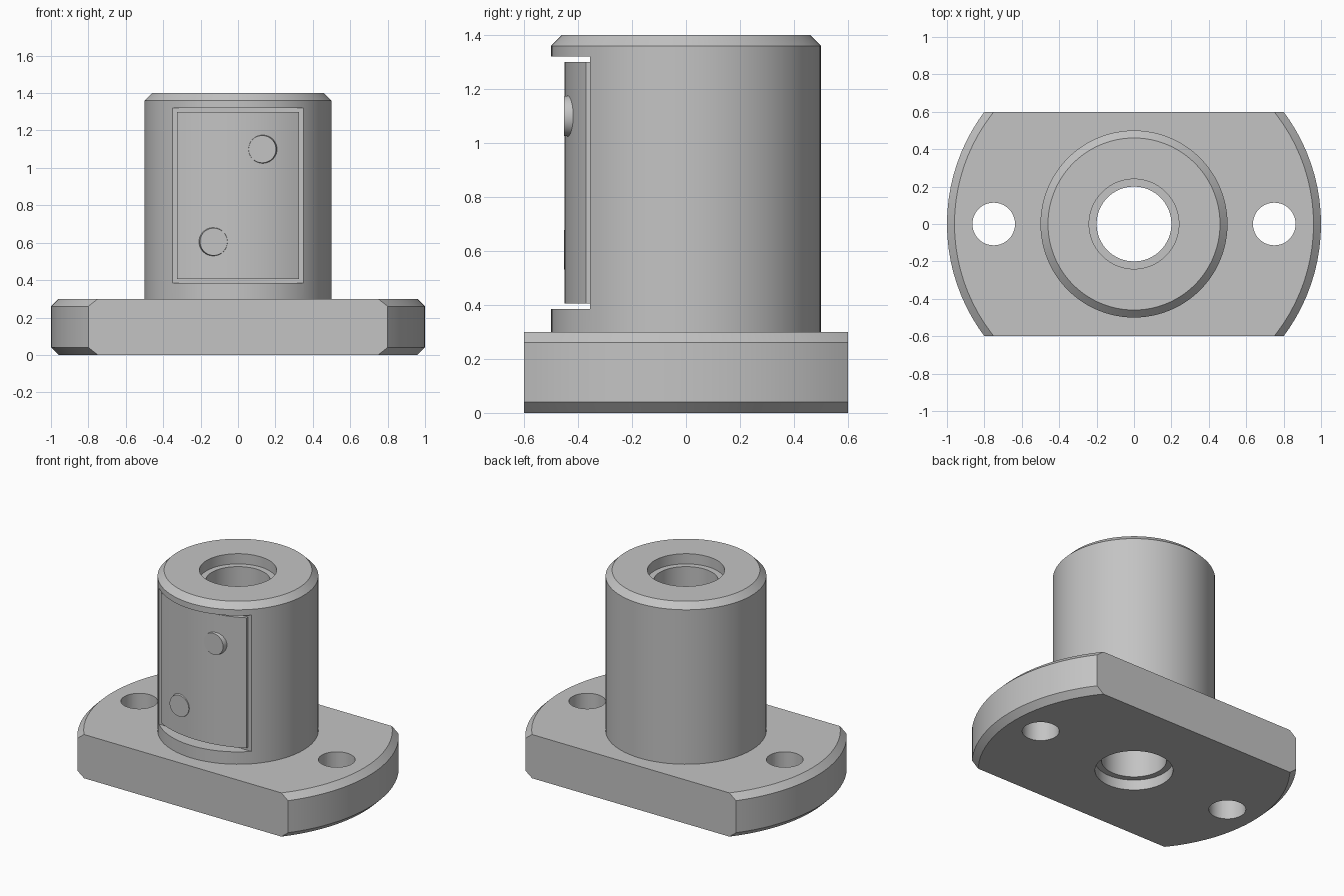
import bpy, bmesh, math
from mathutils import Matrix, Vector

cube = bpy.data.objects.get("Cube")
if cube:
    bpy.data.objects.remove(cube, do_unlink=True)

steel = bpy.data.materials.new("steel_grey")
steel.use_nodes = True
GREY = (0.55, 0.55, 0.55, 1)
steel.diffuse_color = GREY
steel.node_tree.nodes["Principled BSDF"].inputs["Base Color"].default_value = GREY


def finish(name, bm):
    bmesh.ops.recalc_face_normals(bm, faces=bm.faces)
    mesh = bpy.data.meshes.new(name)
    bm.to_mesh(mesh)
    bm.free()
    mesh.materials.append(steel)
    obj = bpy.data.objects.new(name, mesh)
    bpy.context.collection.objects.link(obj)
    return obj


def lathe(name, profile, steps=96):
    """Spin a closed (radius, height) profile round the z axis."""
    bm = bmesh.new()
    rings = []
    for i in range(steps):
        a = math.tau * i / steps
        rings.append([bm.verts.new((r * math.cos(a), r * math.sin(a), z)) for r, z in profile])
    n = len(profile)
    for i in range(steps):
        a, b = rings[i], rings[(i + 1) % steps]
        for j in range(n):
            k = (j + 1) % n
            bm.faces.new((a[j], b[j], b[k], a[k]))
    return finish(name, bm)


def box(name, low, high):
    low, high = Vector(low), Vector(high)
    bm = bmesh.new()
    bmesh.ops.create_cube(bm, size=1, matrix=Matrix.Translation((low + high) / 2)
                          @ Matrix.Diagonal((high - low).to_4d()))
    return finish(name, bm)


def cone(name, centre, r1, r2, depth, turn=None):
    bm = bmesh.new()
    bmesh.ops.create_cone(bm, cap_ends=True, segments=48, radius1=r1, radius2=r2, depth=depth,
                          matrix=Matrix.Translation(centre) @ (turn or Matrix()))
    return finish(name, bm)


def cut(obj, cutter):
    mod = obj.modifiers.new("cut", 'BOOLEAN')
    mod.operation = 'DIFFERENCE'
    mod.solver = 'EXACT'
    mod.object = cutter
    bpy.context.view_layer.objects.active = obj
    bpy.ops.object.modifier_apply(modifier=mod.name)
    bpy.data.objects.remove(cutter, do_unlink=True)


def smooth(obj):
    bpy.ops.object.select_all(action='DESELECT')
    obj.select_set(True)
    bpy.context.view_layer.objects.active = obj
    bpy.ops.object.shade_smooth_by_angle(angle=math.radians(30))


# Flange and barrel with a stepped bore
BORE, STEP, TOP = 0.2, 0.24, 1.4
body = lathe("flanged_barrel", [
    (BORE, 0.07), (STEP, 0.07), (STEP, 0), (0.96, 0), (1, 0.04), (1, 0.26), (0.96, 0.3),
    (0.5, 0.3), (0.5, TOP - 0.04), (0.46, TOP), (STEP, TOP), (STEP, TOP - 0.07), (BORE, TOP - 0.07)])

# Flange flats and mounting holes
for side in (-1, 1):
    edges = sorted((side * 0.6, side * 1.2))
    cut(body, box("flat_cutter", (-1.2, edges[0], -0.1), (1.2, edges[1], 0.5)))
    cut(body, cone("hole_cutter", (side * 0.75, 0, 0.15), 0.114, 0.114, 0.6))

# Flat recess on the front of the barrel
FLOOR = -0.356
cut(body, box("recess_cutter", (-0.6, -0.7, 0.385), (0.6, FLOOR, 1.32)))
smooth(body)

# Curved cover plate in the recess
HALF, FRONT, RADIUS = 0.325, -0.45, 0.7
bm = bmesh.new()
outline = [(HALF, FLOOR + 0.01), (-HALF, FLOOR + 0.01)]
for i in range(25):
    x = HALF * (i / 12 - 1)
    outline.append((x, FRONT + RADIUS - math.sqrt(RADIUS ** 2 - x * x)))
face = bm.faces.new([bm.verts.new((x, y, 0.405)) for x, y in outline])
new = bmesh.ops.extrude_face_region(bm, geom=[face])["geom"]
bmesh.ops.translate(bm, vec=(0, 0, 0.895), verts=[v for v in new if isinstance(v, bmesh.types.BMVert)])
plate = finish("cover_plate", bm)
smooth(plate)

# Screw heads, slightly bevelled, facing the front
face_front = Matrix.Rotation(math.pi / 2, 4, 'X')
for name, x, z in (("upper_screw", 0.13, 1.1), ("lower_screw", -0.13, 0.605)):
    smooth(cone(name, (x, FRONT + 0.018, z), 0.08, 0.073, 0.04, face_front))
